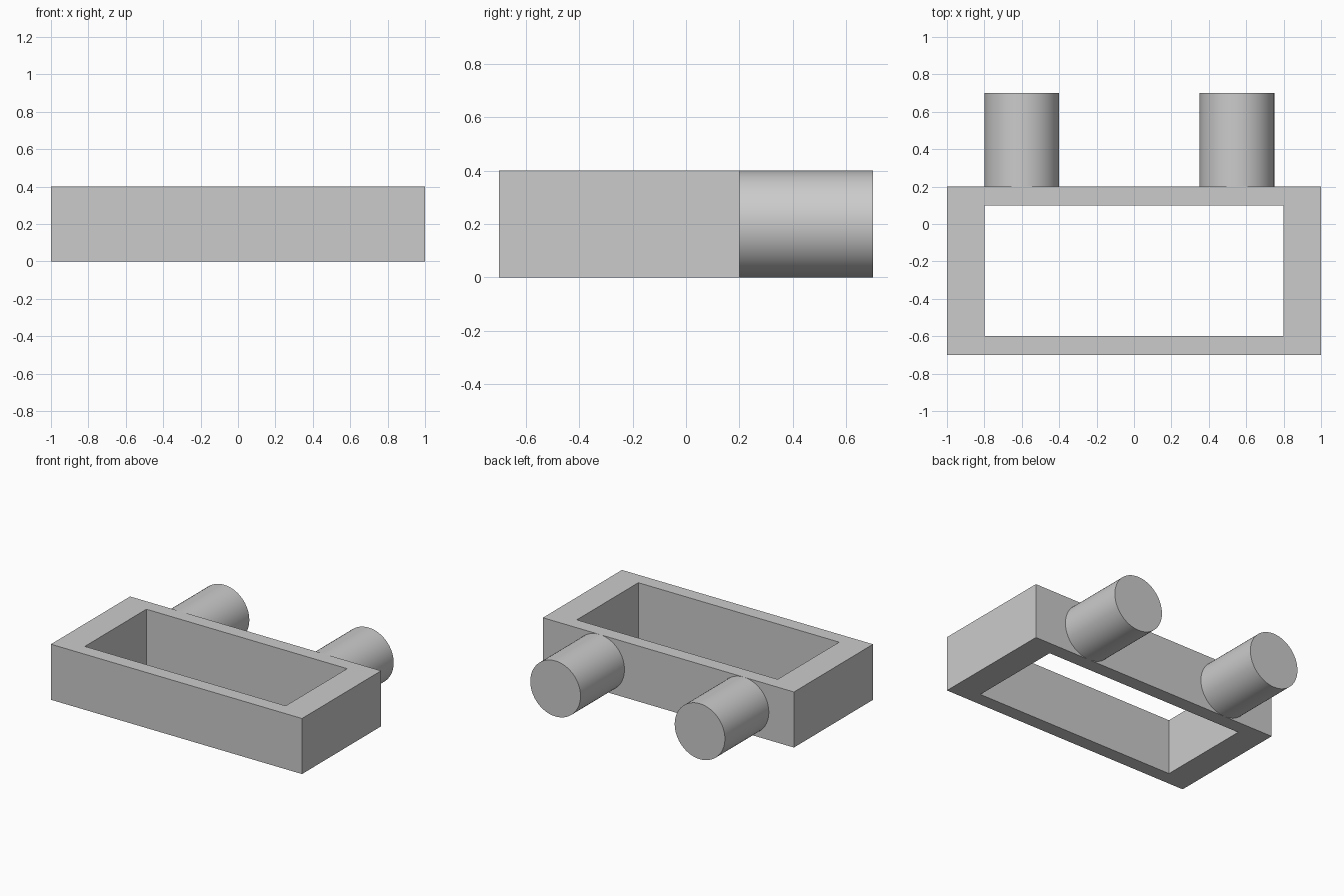
import bpy
import bmesh
import math
from mathutils import Matrix

cube = bpy.data.objects.get("Cube")
if cube:
    bpy.data.objects.remove(cube, do_unlink=True)

HEIGHT = 0.4

grey = bpy.data.materials.new("plain grey")
grey.use_nodes = True
colour = (0.6, 0.6, 0.6, 1)
grey.diffuse_color = colour
grey.node_tree.nodes["Principled BSDF"].inputs["Base Color"].default_value = colour


def add_object(name, bm):
    bmesh.ops.recalc_face_normals(bm, faces=bm.faces)
    mesh = bpy.data.meshes.new(name)
    bm.to_mesh(mesh)
    bm.free()
    mesh.materials.append(grey)
    obj = bpy.data.objects.new(name, mesh)
    bpy.context.collection.objects.link(obj)
    return obj


def rectangle(bm, half_x, front, back):
    corners = ((-half_x, front), (half_x, front), (half_x, back), (-half_x, back))
    return [bm.verts.new((x, y, 0)) for x, y in corners]


# Open rectangular frame: a flat ring extruded upwards
bm = bmesh.new()
outer = rectangle(bm, 1.0, -0.7, 0.2)
inner = rectangle(bm, 0.8, -0.6, 0.1)
for i in range(4):
    j = (i + 1) % 4
    bm.faces.new((outer[i], outer[j], inner[j], inner[i]))
ring = bmesh.ops.extrude_face_region(bm, geom=bm.faces[:], use_keep_orig=True)
top = [v for v in ring["geom"] if isinstance(v, bmesh.types.BMVert)]
bmesh.ops.translate(bm, verts=top, vec=(0, 0, HEIGHT))
add_object("frame", bm)

# Two round pegs on the back wall
for name, x in (("right_peg", -0.6), ("left_peg", 0.55)):
    bm = bmesh.new()
    bmesh.ops.create_cone(bm, cap_ends=True, segments=64, radius1=HEIGHT / 2,
                          radius2=HEIGHT / 2, depth=0.5,
                          matrix=Matrix.Rotation(math.pi / 2, 4, "X"))
    peg = add_object(name, bm)
    peg.location = (x, 0.45, HEIGHT / 2)
    bpy.ops.object.select_all(action="DESELECT")
    peg.select_set(True)
    bpy.context.view_layer.objects.active = peg
    bpy.ops.object.shade_smooth_by_angle(angle=math.radians(30))
